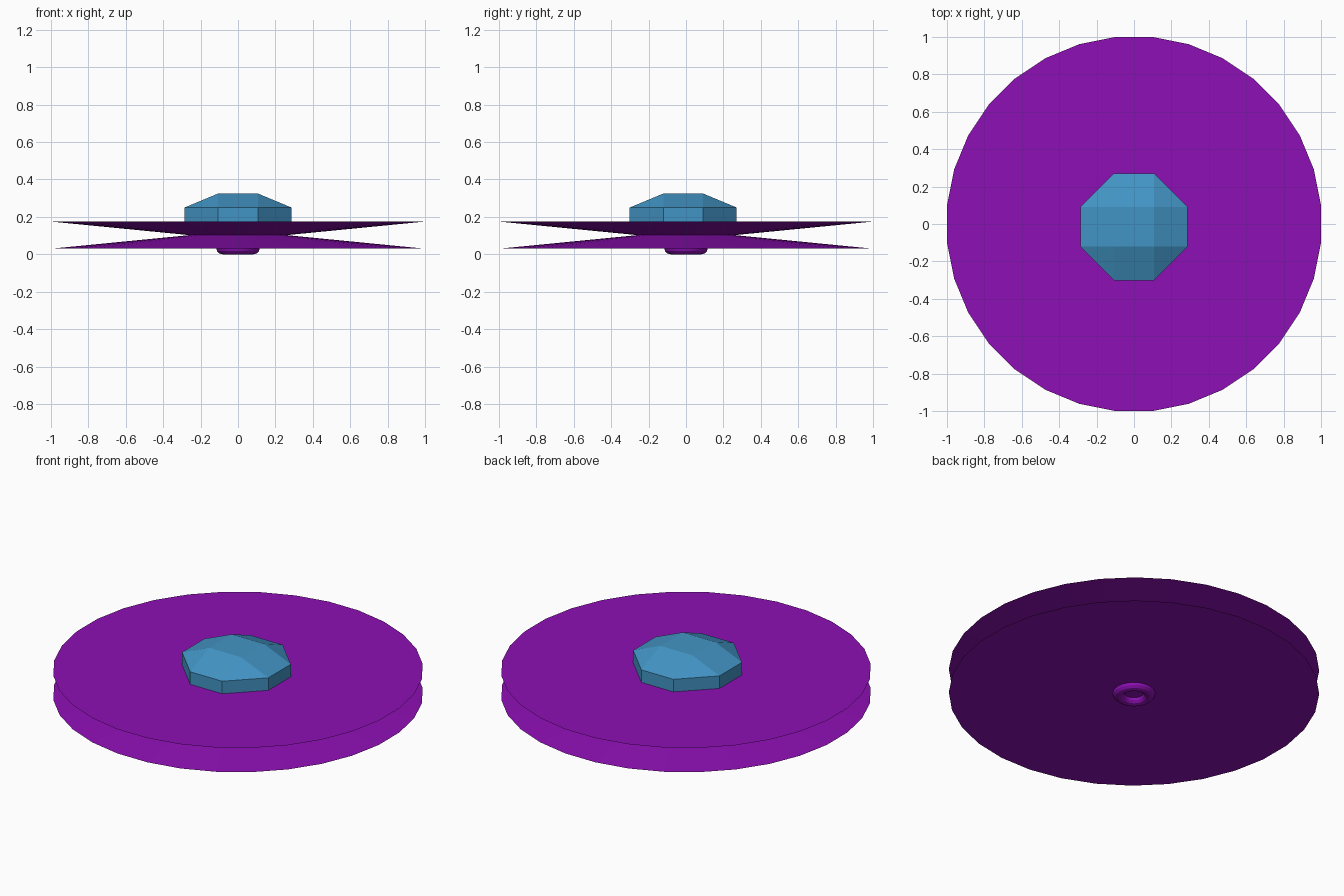
import bpy, bmesh
from math import pi
from itertools import product
from mathutils import Matrix

if "Cube" in bpy.data.objects:
    bpy.data.objects.remove(bpy.data.objects["Cube"])


def material(name, color):
    m = bpy.data.materials.new(name)
    m.diffuse_color = color
    m.use_nodes = True
    m.node_tree.nodes["Principled BSDF"].inputs["Base Color"].default_value = m.diffuse_color
    return m


purple = material("purple", (0.27, 0.005, 0.46, 1))
blue = material("blue", (0.055, 0.30, 0.56, 1))


def finish(name, bm, mat):
    bmesh.ops.recalc_face_normals(bm, faces=bm.faces[:])
    mesh = bpy.data.meshes.new(name)
    bm.to_mesh(mesh)
    bm.free()
    mesh.materials.append(mat)
    ob = bpy.data.objects.new(name, mesh)
    bpy.context.collection.objects.link(ob)
    return ob


# Two shallow cones whose tips cross at the hub, leaving a V-shaped groove
def cone_disc(name, rim_z, direction):
    bm = bmesh.new()
    bmesh.ops.create_cone(bm, cap_ends=True, segments=32, radius1=1.005, radius2=0,
                          depth=0.098)
    bm.transform(Matrix.Translation((0, 0, rim_z + direction * 0.049))
                 @ Matrix.Rotation(0 if direction > 0 else pi, 4, 'X')
                 @ Matrix.Rotation(pi / 32, 4, 'Z'))
    finish(name, bm, purple)


cone_disc("lower_disc", 0.03, 1)
cone_disc("upper_disc", 0.175, -1)

# Faceted gem: flattened hull with square, sloped and triangular facets
bm = bmesh.new()
near, far = 0.106, 0.286
for axis in range(3):
    for signs in product((-1, 1), repeat=3):
        bm.verts.new([s * (far if i == axis else near) for i, s in enumerate(signs)])
bmesh.ops.convex_hull(bm, input=bm.verts[:])
bmesh.ops.dissolve_limit(bm, angle_limit=0.02, verts=bm.verts[:], edges=bm.edges[:])
bm.transform(Matrix.Translation((0, -0.015, 0.206)) @ Matrix.Diagonal((1, 1, 0.416, 1)))
finish("gem_dome", bm, blue)

# Small ring under the hub
bpy.ops.mesh.primitive_torus_add(major_segments=48, minor_segments=12,
                                 major_radius=0.083, minor_radius=0.033,
                                 location=(0, 0, 0.033))
ring = bpy.context.object
ring.name = "bottom_ring"
ring.data.materials.append(purple)
